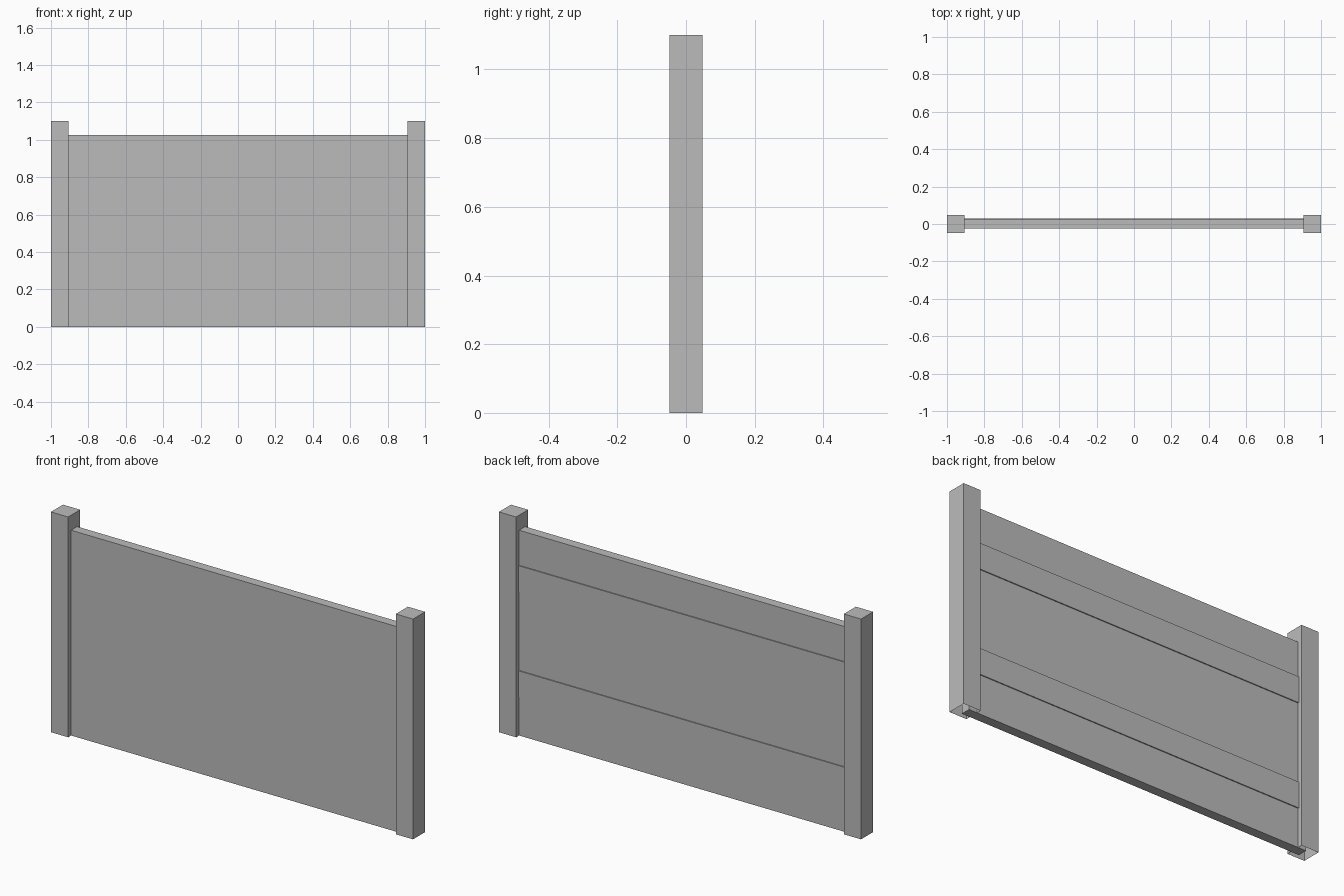
import bpy
import bmesh

# Remove the default cube
cube = bpy.data.objects.get("Cube")
if cube:
    bpy.data.objects.remove(cube, do_unlink=True)

# Single flat colour
GREY = (0.5, 0.5, 0.5, 1)
mat = bpy.data.materials.new("plain grey")
mat.use_nodes = True
mat.diffuse_color = GREY
mat.node_tree.nodes["Principled BSDF"].inputs["Base Color"].default_value = GREY


def box(name, low, high, open_bottom=False):
    """Axis-aligned box between two corners, optionally without its underside."""
    bm = bmesh.new()
    bmesh.ops.create_cube(bm, size=1)
    for v in bm.verts:
        v.co = [a + (c + 0.5) * (b - a) for c, a, b in zip(v.co, low, high)]
    if open_bottom:
        bm.normal_update()
        under = [f for f in bm.faces if f.normal.z < -0.5]
        bmesh.ops.delete(bm, geom=under, context='FACES_ONLY')
    mesh = bpy.data.meshes.new(name)
    bm.to_mesh(mesh)
    bm.free()
    mesh.materials.append(mat)
    obj = bpy.data.objects.new(name, mesh)
    bpy.context.collection.objects.link(obj)
    return obj


POST = 0.095          # post width
HALF = POST / 2
END = 0.95            # panel and rails end inside the posts

# Square posts, open underneath
for side, x in (("left", 1 - HALF), ("right", HALF - 1)):
    box(side + "_post", (x - HALF, -HALF, 0), (x + HALF, HALF, 1.1), open_bottom=True)

# Flat panel between the posts
box("panel", (-END, -0.024, 0), (END, 0.024, 1.025))

# Rails standing slightly proud of the back of the panel
for name, z in (("lower_rail", 0.195), ("upper_rail", 0.72)):
    box(name, (-END, 0, z), (END, 0.029, z + 0.13))
